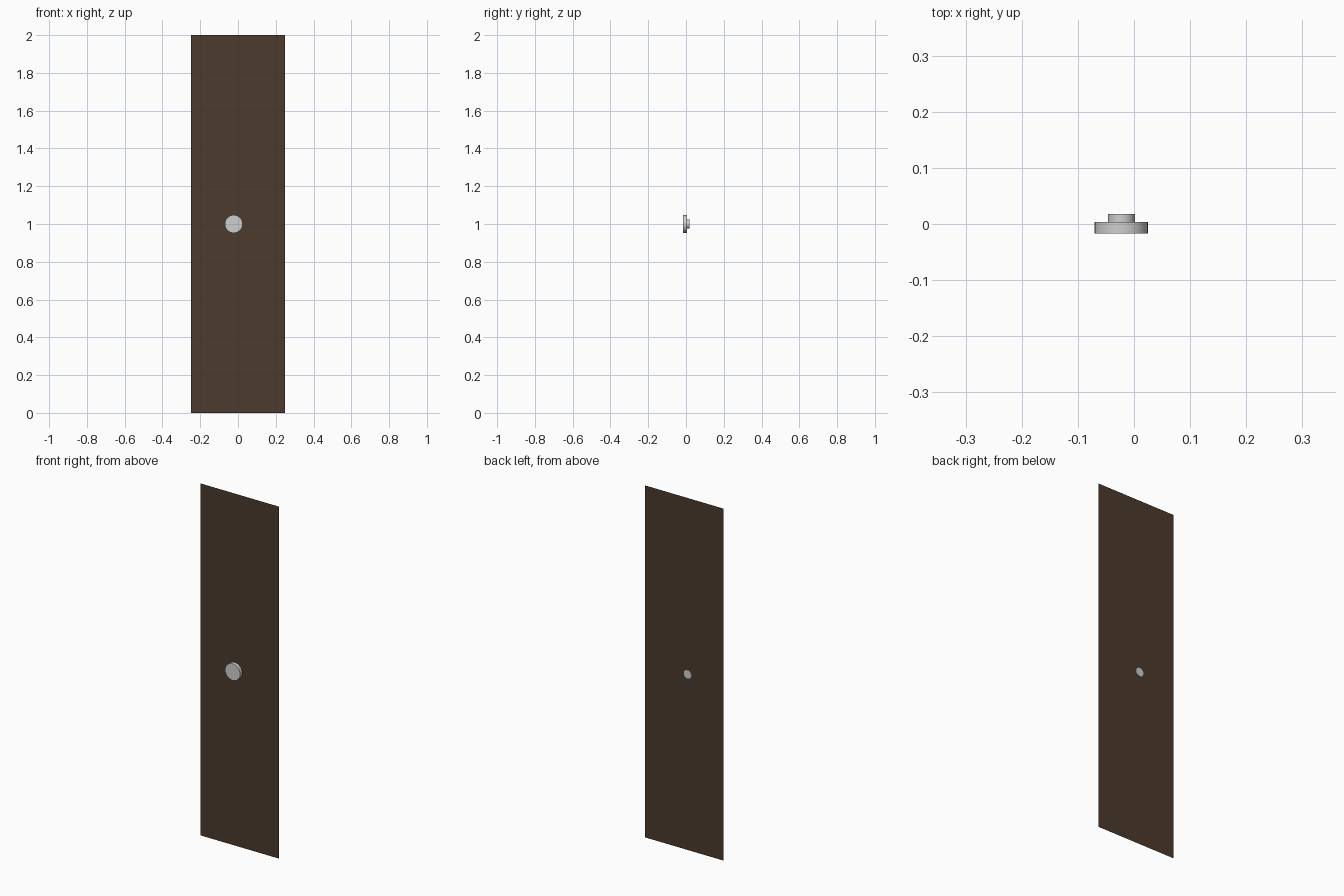
import bpy, math

if "Cube" in bpy.data.objects:
    bpy.data.objects.remove(bpy.data.objects["Cube"])


def material(name, color):
    m = bpy.data.materials.new(name)
    m.diffuse_color = (*color, 1)
    m.use_nodes = True
    m.node_tree.nodes["Principled BSDF"].inputs["Base Color"].default_value = m.diffuse_color
    return m


WOOD = material("dark brown wood", (0.072, 0.043, 0.026))
METAL = material("pale grey metal", (0.62, 0.62, 0.62))

KNOB_X, KNOB_Z = -0.0225, 1.0


def disc(name, radius, y0, y1):
    """Round plate lying along the y axis between y0 and y1."""
    bpy.ops.mesh.primitive_cylinder_add(
        vertices=32, radius=radius, depth=y1 - y0,
        location=(KNOB_X, (y0 + y1) / 2, KNOB_Z),
        rotation=(math.pi / 2, 0, 0))
    ob = bpy.context.object
    ob.name = name
    ob.data.materials.append(METAL)
    bpy.ops.object.shade_smooth_by_angle(angle=math.radians(30))
    return ob


# Door panel: a single sheet with no thickness
mesh = bpy.data.meshes.new("door_panel")
x0, x1, y = -0.2475, 0.2475, 0.015
mesh.from_pydata([(x0, y, 0), (x1, y, 0), (x1, y, 2), (x0, y, 2)], [], [(0, 1, 2, 3)])
mesh.materials.append(WOOD)
panel = bpy.data.objects.new("door_panel", mesh)
bpy.context.collection.objects.link(panel)

# Knob in front, with its narrow stem passing through the panel
disc("knob", 0.0475, -0.017, 0.004)
disc("knob_stem", 0.024, 0.004, 0.018)
